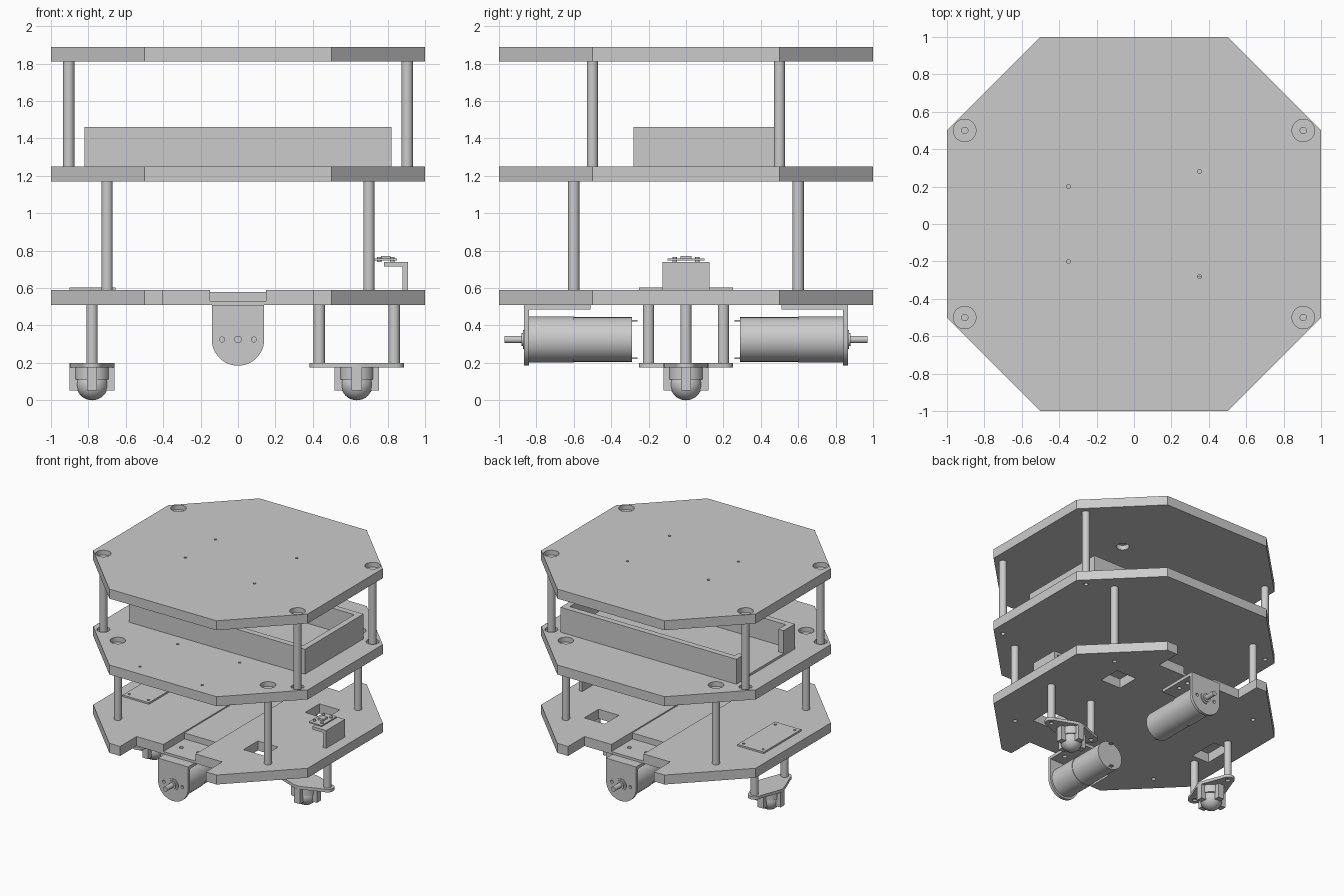
import bpy, bmesh, math
from mathutils import Matrix, Vector

if "Cube" in bpy.data.objects:
    bpy.data.objects.remove(bpy.data.objects["Cube"])

grey = bpy.data.materials.new("light_grey")
grey.use_nodes = True
grey.diffuse_color = (0.6, 0.6, 0.6, 1)
grey.node_tree.nodes["Principled BSDF"].inputs["Base Color"].default_value = (0.6, 0.6, 0.6, 1)

AXIS = {"x": Matrix.Rotation(math.pi / 2, 4, "Y"),
        "y": Matrix.Rotation(math.pi / 2, 4, "X"),
        "z": Matrix.Identity(4)}


def box(bm, x, y, z):
    """Box from three (low, high) ranges."""
    mid = Vector([(a + b) / 2 for a, b in (x, y, z)])
    size = [b - a for a, b in (x, y, z)]
    bmesh.ops.create_cube(bm, size=1, matrix=Matrix.Translation(mid) @ Matrix.Diagonal((*size, 1)))


def cyl(bm, at, r, span, axis="z", sides=32):
    """Cylinder along an axis; at gives the two other coordinates in order."""
    mid = list(at)
    mid.insert("xyz".index(axis), sum(span) / 2)
    bmesh.ops.create_cone(bm, cap_ends=True, segments=sides, radius1=r, radius2=r,
                          depth=abs(span[1] - span[0]),
                          matrix=Matrix.Translation(mid) @ AXIS[axis])


def prism(bm, outline, step):
    """Extrude a closed outline of 3D points along a vector."""
    face = bm.faces.new([bm.verts.new(p) for p in outline])
    ext = bmesh.ops.extrude_face_region(bm, geom=[face])
    bmesh.ops.translate(bm, vec=step, verts=[v for v in ext["geom"] if isinstance(v, bmesh.types.BMVert)])
    bmesh.ops.recalc_face_normals(bm, faces=bm.faces[:])


def part(name, bm, cut=None, matrix=Matrix.Identity(4)):
    """Turn a bmesh into a finished object, subtracting the cutter if given."""
    def to_object(label, source):
        mesh = bpy.data.meshes.new(label)
        source.to_mesh(mesh)
        source.free()
        obj = bpy.data.objects.new(label, mesh)
        bpy.context.scene.collection.objects.link(obj)
        return obj

    obj = to_object(name, bm)
    if cut:
        cutter = to_object(name + "_cutter", cut)
        mod = obj.modifiers.new("holes", "BOOLEAN")
        mod.operation, mod.solver, mod.object, mod.use_self = "DIFFERENCE", "EXACT", cutter, True
        bpy.context.view_layer.update()
        result = bpy.data.meshes.new_from_object(obj.evaluated_get(bpy.context.evaluated_depsgraph_get()))
        obj.modifiers.clear()
        obj.data = result
        bpy.data.objects.remove(cutter)
    obj.data.transform(matrix)
    obj.data.materials.clear()
    obj.data.materials.append(grey)
    obj.data.shade_smooth()
    obj.data.set_sharp_from_angle(angle=math.radians(30))
    return obj


def corners(x, y):
    return [(sx * x, sy * y) for sx in (-1, 1) for sy in (-1, 1)]


def octagon(z):
    bm = bmesh.new()
    pts = [(1, .5), (.5, 1), (-.5, 1), (-1, .5), (-1, -.5), (-.5, -1), (.5, -1), (1, -.5)]
    prism(bm, [(x, y, z) for x, y in pts], (0, 0, .08))
    return bm


UPPER, LOWER = corners(.905, .5), corners(.7, .6)
TOP, MID, LOW = 1.81, 1.17, .51

# Top deck: recessed screw seats and four mounting holes
cut = bmesh.new()
for p in UPPER:
    cyl(cut, p, .06, (TOP + .04, TOP + .1))
    cyl(cut, p, .017, (TOP - .02, TOP + .06))
for p in [(-.35, .2), (-.35, -.2), (.35, .28), (.35, -.28)]:
    cyl(cut, p, .011, (TOP - .02, TOP + .1), sides=16)
    cyl(cut, p, .05, (TOP - .02, TOP + .04))
part("top_deck", octagon(TOP), cut)

# Middle deck
cut = bmesh.new()
for p in LOWER:
    cyl(cut, p, .06, (MID + .04, MID + .1))
    cyl(cut, p, .017, (MID - .02, MID + .06))
for p in UPPER:
    cyl(cut, p, .05, (MID + .06, MID + .1))
    cyl(cut, p, .017, (MID - .02, MID + .03))
for p in corners(.29, .25):
    cyl(cut, (p[0], p[1] - .64), .011, (MID - .02, MID + .1), sides=16)
part("middle_deck", octagon(MID), cut)

# Bottom deck: end notches, motor pockets, cable channel, square openings
cut = bmesh.new()
ends = (LOW - .05, LOW + .15)
box(cut, (-.15, .15), (-.52, .52), (LOW + .07, LOW + .15))
for s in (-1, 1):
    box(cut, (-.4, .4), sorted((s * .78, s * 1.1)), ends)
    box(cut, (-.15, .15), sorted((s * .5, s * .8)), (LOW + .02, LOW + .15))
    box(cut, (.405, .595), sorted((s * .315, s * .505)), ends)
    for x in (-.08, .08):
        cyl(cut, (x, s * .64), .017, ends, sides=16)
box(cut, (-.86, -.7), (-.13, .13), ends)
for p in LOWER:
    cyl(cut, p, .017, (LOW - .02, LOW + .03))
part("bottom_deck", octagon(LOW), cut)

# Deck pillars
for name, spots, z in (("upper_pillar", UPPER, (MID + .06, TOP)), ("lower_pillar", LOWER, (LOW + .08, MID))):
    for p in spots:
        bm = bmesh.new()
        cyl(bm, p, .03, z)
        part(name, bm)

# Battery tray: open box with an opening in one end wall
bm = bmesh.new()
box(bm, (-.82, .82), (-.28, .5), (1.25, 1.46))
cut = bmesh.new()
box(cut, (-.77, .77), (-.23, .45), (1.27, 1.6))
box(cut, (-.9, -.7), (-.13, .4), (1.27, 1.6))
part("battery_tray", bm, cut)

# Motors with L brackets, one at each end
AX = .325
for name, turn in (("front", 0), ("back", math.pi)):
    M = Matrix.Rotation(turn, 4, "Z")
    bm = bmesh.new()
    arc = [(.14 * math.cos(a), -.865, AX + .14 * math.sin(a))
           for a in [math.pi + i * math.pi / 24 for i in range(25)]]
    prism(bm, [(-.14, -.865, .51)] + arc + [(.14, -.865, .51)], (0, .025, 0))
    cut = bmesh.new()
    for x in (-.085, .085):
        cyl(cut, (x, AX), .013, (-.9, -.843), "y", 16)
    part(name + "_bracket_face", bm, cut, M)

    bm = bmesh.new()
    box(bm, (-.14, .14), (-.842, -.51), (.485, .51))
    cut = bmesh.new()
    for x in (-.08, .08):
        for y in (-.74, -.64):
            cyl(cut, (x, y), .017, (.45, .55), sides=16)
    part(name + "_bracket_flange", bm, cut, M)

    bm = bmesh.new()
    cyl(bm, (0, AX), .123, (-.84, -.6), "y", 48)
    cyl(bm, (0, AX), .119, (-.6, -.29), "y", 48)
    cyl(bm, (0, AX), .05, (-.872, -.84), "y")
    cyl(bm, (0, AX), .035, (-.88, -.85), "y")
    cyl(bm, (0, AX), .02, (-.97, -.85), "y")
    for z in (AX - .1, AX + .1):
        box(bm, (-.015, .015), (-.3, -.26), (z - .003, z + .003))
    part(name + "_motor", bm, None, M)

# Ball casters: lengthwise along x, placed and turned
for name, x, turn in (("left", .635, 0), ("right", -.78, math.pi / 2)):
    M = Matrix.Translation((x, 0, 0)) @ Matrix.Rotation(turn, 4, "Z")
    bm = bmesh.new()
    hull = bmesh.new()
    for cx, r in ((0, .12), (-.2, .052), (.2, .052)):
        cyl(hull, (cx, 0), r, (.175, .2))
    bmesh.ops.convex_hull(hull, input=hull.verts[:])
    loose = [v for v in hull.verts if math.hypot(v.co.x, v.co.y) < .118]
    bmesh.ops.delete(hull, geom=loose, context="VERTS")
    # rebuild the clean outline from the hull corners
    rim = {(round(v.co.x, 4), round(v.co.y, 4)) for v in hull.verts
           if abs(v.co.x) > .2 or (abs(v.co.x) < .05 and abs(v.co.y) > .1)}
    hull.free()
    prism(bm, [(px, py, .175) for px, py in sorted(rim, key=lambda p: math.atan2(p[1], p[0]))], (0, 0, .025))
    cut = bmesh.new()
    for cx in (-.2, .2):
        cyl(cut, (cx, 0), .018, (.15, .19), sides=16)
    part(name + "_caster_plate", bm, cut, M)

    bm = bmesh.new()
    cyl(bm, (0, 0), .092, (.11, .176))
    box(bm, (-.12, .12), (-.027, .027), (.052, .176))
    box(bm, (-.027, .027), (-.12, .12), (.052, .176))
    part(name + "_caster_cage", bm, None, M)
    bm = bmesh.new()
    bmesh.ops.create_uvsphere(bm, u_segments=32, v_segments=16, radius=.085, matrix=Matrix.Translation((0, 0, .085)))
    part(name + "_caster_ball", bm, None, M)
    for cx in (-.2, .2):
        bm = bmesh.new()
        cyl(bm, (cx, 0), .03, (.2, LOW))
        part(name + "_caster_pillar", bm, None, M)

# Cover plate above the right caster
bm = bmesh.new()
box(bm, (-.9, -.655), (-.25, .25), (.59, .604))
cut = bmesh.new()
for dx, dy in corners(.09, .21):
    cyl(cut, (-.777 + dx, dy), .011, (.55, .65), sides=16)
part("cover_plate", bm, cut)

# Sensor bracket and board
bm = bmesh.new()
prism(bm, [(x, -.125, z) for x, z in
           [(.91, .59), (.91, .74), (.78, .74), (.78, .715), (.88, .715), (.88, .59)]], (0, .25, 0))
part("sensor_bracket", bm)
bm = bmesh.new()
box(bm, (.73, .85), (-.1, .1), (.747, .757))
for dx, dy in corners(.035, .06):
    cyl(bm, (.79 + dx, dy), .013, (.738, .767), sides=16)
box(bm, (.765, .815), (-.03, .03), (.755, .772))
part("sensor_board", bm)
